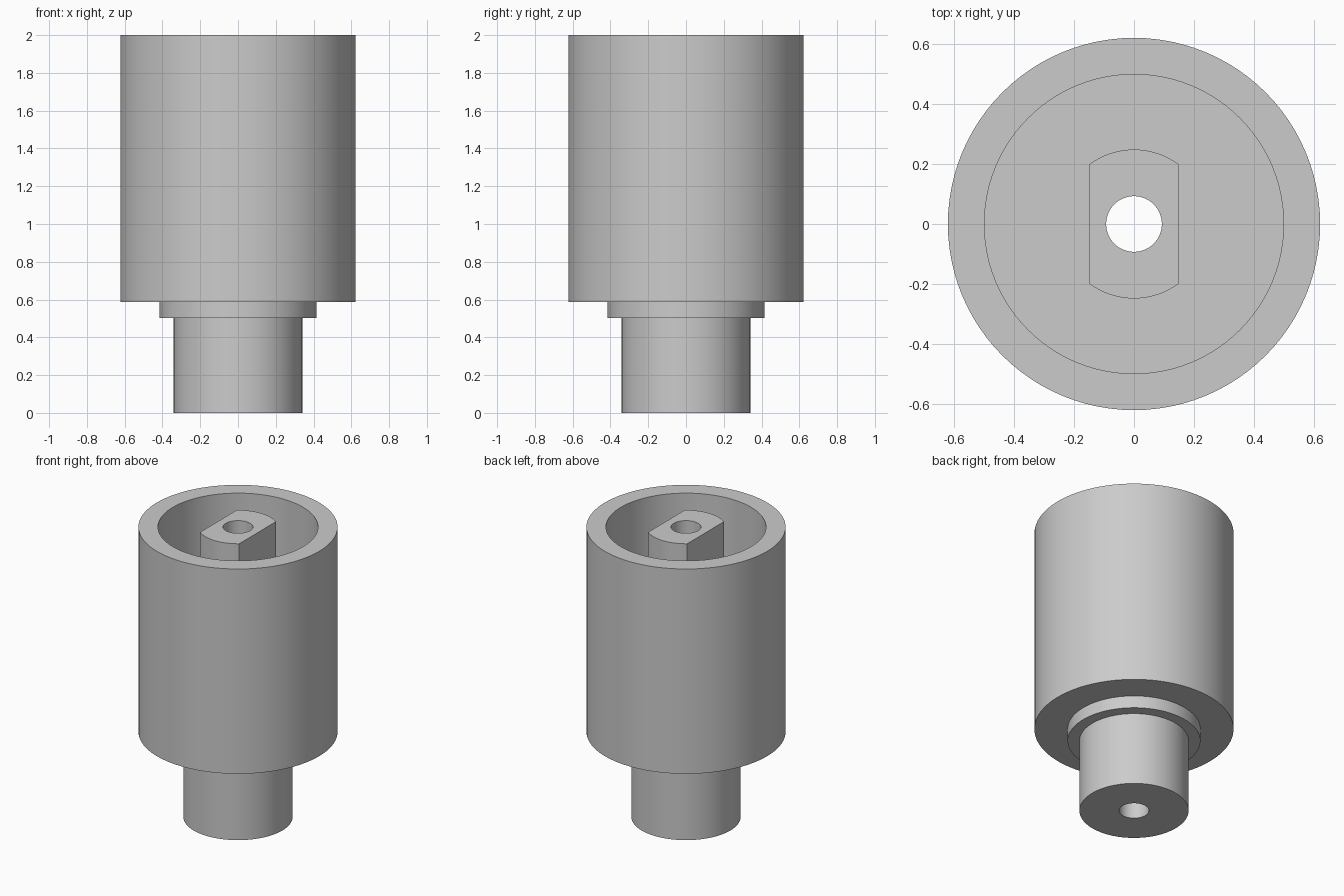
import bpy, bmesh, math

SEGMENTS = 96
BORE = 0.093
FLOOR = 0.85    # bottom of the cup recess
TOP = 2.0

cube = bpy.data.objects.get("Cube")
if cube:
    bpy.data.objects.remove(cube, do_unlink=True)

GREY = (0.6, 0.6, 0.6, 1)
metal = bpy.data.materials.new("plain grey")
metal.use_nodes = True
metal.diffuse_color = GREY
metal.node_tree.nodes["Principled BSDF"].inputs["Base Color"].default_value = GREY


def lathe(profile):
    """Revolve a closed (radius, height) profile around z."""
    bm = bmesh.new()
    verts = [bm.verts.new((r, 0, z)) for r, z in profile]
    edges = [bm.edges.new((a, b)) for a, b in zip(verts, verts[1:] + verts[:1])]
    bmesh.ops.spin(bm, geom=verts + edges, cent=(0, 0, 0), axis=(0, 0, 1),
                   angle=math.tau, steps=SEGMENTS, use_merge=True)
    bmesh.ops.remove_doubles(bm, verts=bm.verts, dist=1e-5)
    return bm


def finish(bm, name):
    bmesh.ops.recalc_face_normals(bm, faces=bm.faces)
    mesh = bpy.data.meshes.new(name)
    bm.to_mesh(mesh)
    bm.free()
    mesh.materials.append(metal)
    obj = bpy.data.objects.new(name, mesh)
    bpy.context.collection.objects.link(obj)
    bpy.ops.object.select_all(action='DESELECT')
    obj.select_set(True)
    bpy.context.view_layer.objects.active = obj
    bpy.ops.object.shade_smooth_by_angle(angle=math.radians(30))


# Cup with stepped shaft and through bore
finish(lathe([(BORE, 0), (0.341, 0), (0.341, 0.503), (0.415, 0.503),
              (0.415, 0.588), (0.622, 0.588), (0.622, TOP), (0.5, TOP),
              (0.5, FLOOR), (BORE, FLOOR)]), "cup_body")

# Central post, bored through, with two flats facing the sides
post = lathe([(BORE, FLOOR), (0.249, FLOOR), (0.249, TOP), (BORE, TOP)])
for side in (-1, 1):
    cut = bmesh.ops.bisect_plane(
        post, geom=post.verts[:] + post.edges[:] + post.faces[:],
        plane_co=(side * 0.149, 0, 0), plane_no=(side, 0, 0), clear_outer=True)
    rim = [e for e in cut["geom_cut"] if isinstance(e, bmesh.types.BMEdge)]
    bmesh.ops.holes_fill(post, edges=rim, sides=0)
finish(post, "flatted_post")
